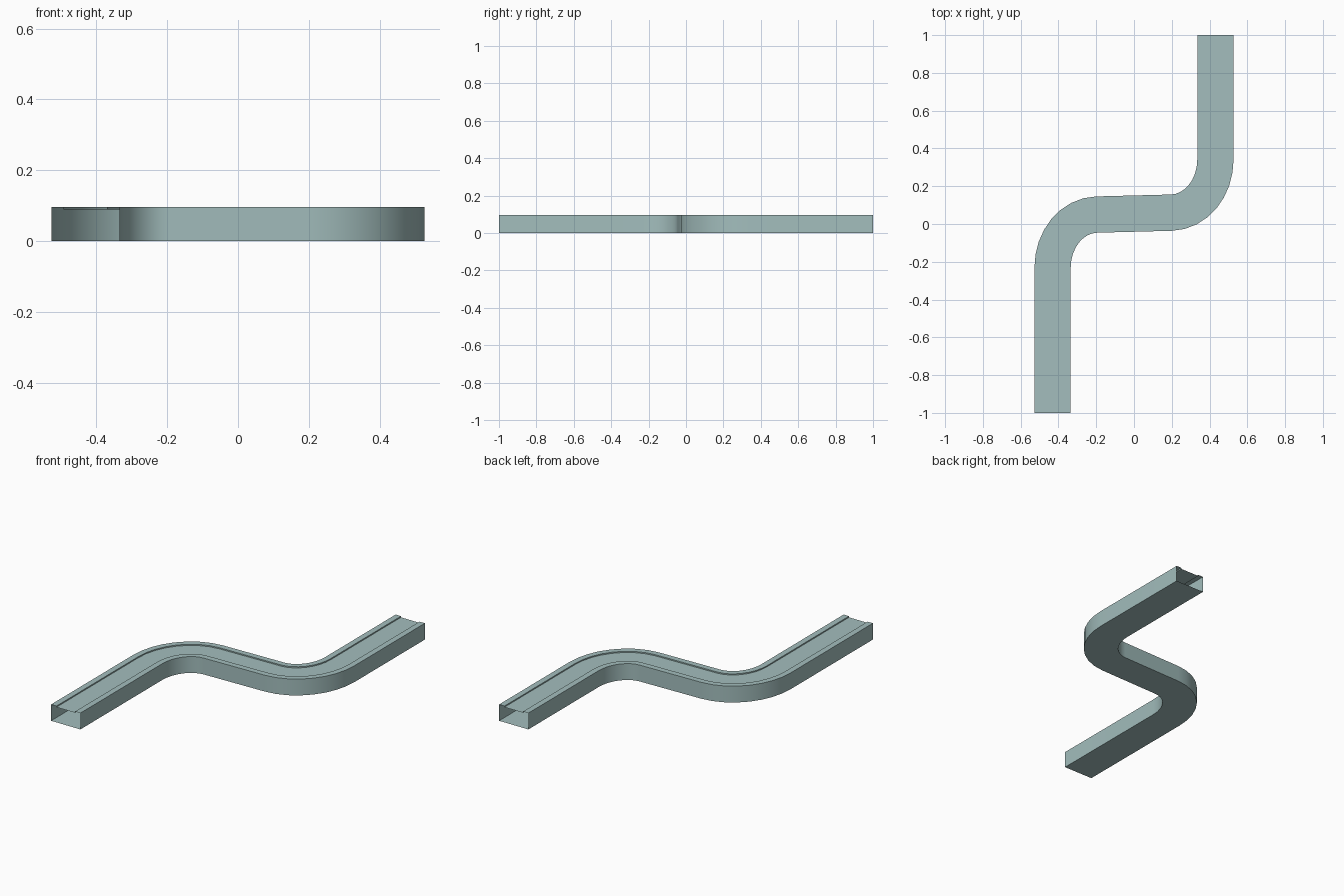
import bpy, bmesh, math
from mathutils import Vector

if "Cube" in bpy.data.objects:
    bpy.data.objects.remove(bpy.data.objects["Cube"])

HALF, HEIGHT = 0.096, 0.097      # half width and height of the channel
DECK_HALF, DECK_Z = 0.061, 0.09  # recessed top deck
CX, CY = 0.431, 0.055            # straight-run offset, centre of the S
SEGS = 8

mat = bpy.data.materials.new("grey_teal")
mat.diffuse_color = (0.366, 0.515, 0.51, 1)
mat.use_nodes = True
mat.node_tree.nodes["Principled BSDF"].inputs["Base Color"].default_value = mat.diffuse_color

# Centre line: straight run, quarter bend; the second half is the first turned by 180 degrees
slope = math.atan(0.005 / 0.19)
first = [(Vector((-CX, -1)), Vector((0, 1)))]
for i in range(SEGS + 1):
    a = (math.pi / 2 - slope) * i / SEGS
    pos = Vector((-0.192 - 0.239 * math.cos(a), -0.23 + 0.28 * math.sin(a)))
    tan = Vector((0.239 * math.sin(a), 0.28 * math.cos(a))).normalized()
    first.append((pos, tan))
path = first + [(Vector((-p.x, 2 * CY - p.y)), t) for p, t in reversed(first)]
path[-1] = (Vector((CX, 1)), Vector((0, 1)))


def sweep(name, profile):
    """Sweep an open (sideways, height) profile along the path, ends left open."""
    bm = bmesh.new()
    rows = []
    for p, t in path:
        right = Vector((t.y, -t.x))
        rows.append([bm.verts.new((*(p + right * u), z)) for u, z in profile])
    for r, s in zip(rows, rows[1:]):
        for i in range(len(profile) - 1):
            bm.faces.new((r[i], s[i], s[i + 1], r[i + 1]))
    me = bpy.data.meshes.new(name)
    bm.to_mesh(me)
    bm.free()
    me.materials.append(mat)
    ob = bpy.data.objects.new(name, me)
    bpy.context.collection.objects.link(ob)
    bpy.context.view_layer.objects.active = ob
    bpy.ops.object.select_all(action='DESELECT')
    ob.select_set(True)
    bpy.ops.object.shade_smooth_by_angle(angle=math.radians(35))
    return ob


# Floor, side walls, raised rims and the small steps down to the deck
sweep("channel_shell", [(-DECK_HALF, DECK_Z), (-DECK_HALF, HEIGHT), (-HALF, HEIGHT), (-HALF, 0),
                        (HALF, 0), (HALF, HEIGHT), (DECK_HALF, HEIGHT), (DECK_HALF, DECK_Z)])
# Recessed running surface between the rims
sweep("recessed_deck", [(DECK_HALF, DECK_Z), (-DECK_HALF, DECK_Z)])
